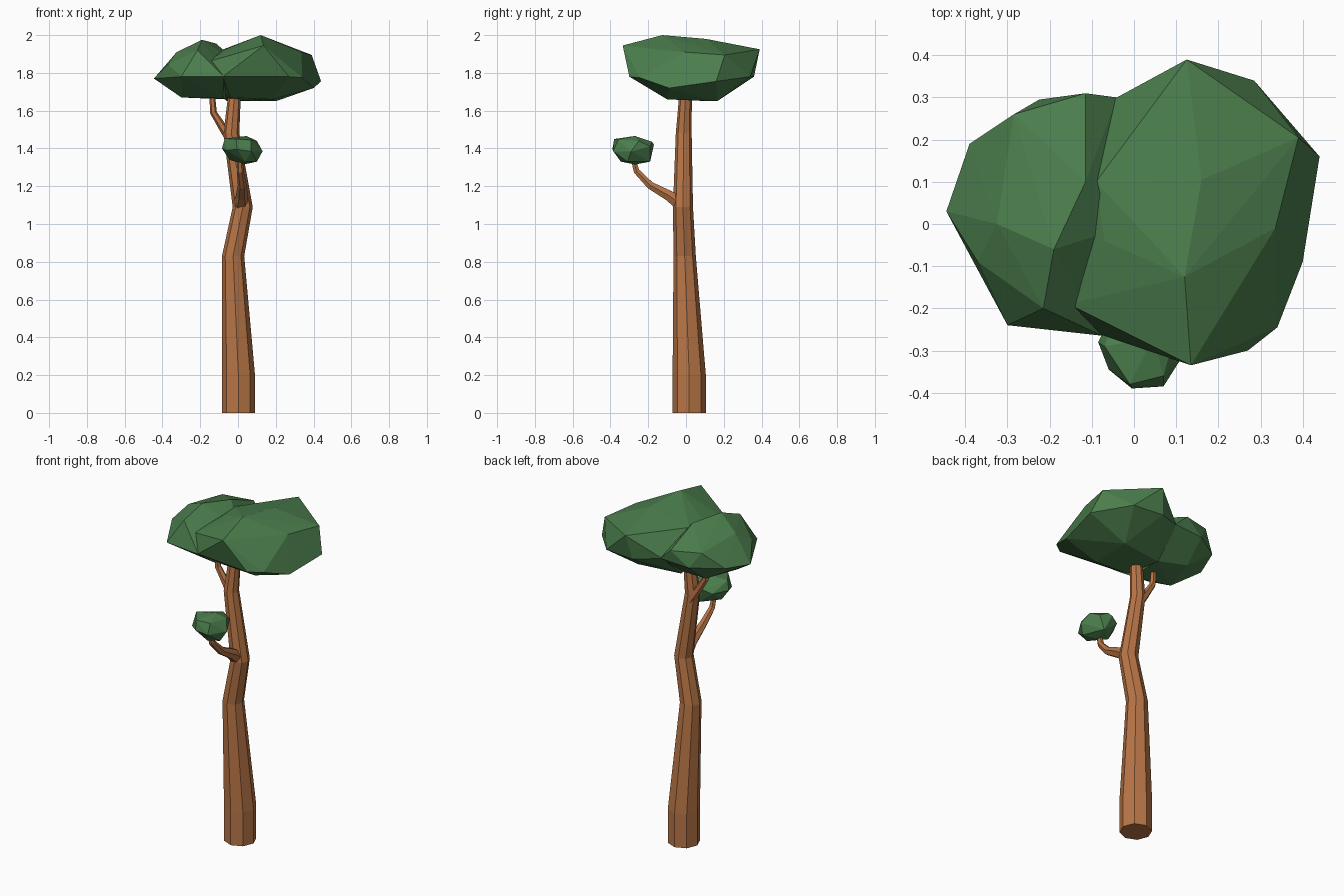
import bpy, bmesh, math
from mathutils import Vector


def material(name, rgb):
    m = bpy.data.materials.new(name)
    m.diffuse_color = (*rgb, 1)
    return m


bark = material("brown bark", (0.48, 0.178, 0.062))
leaf = material("green leaves", (0.07, 0.205, 0.072))


def finish(bm, name, mat):
    bmesh.ops.recalc_face_normals(bm, faces=bm.faces)
    me = bpy.data.meshes.new(name)
    bm.to_mesh(me)
    bm.free()
    me.materials.append(mat)
    ob = bpy.data.objects.new(name, me)
    bpy.context.collection.objects.link(ob)
    return ob


def tube(name, path, sides, level=False):
    """Flat-sided tapering tube through (x, y, z, radius) stations."""
    bm = bmesh.new()
    pts = [Vector(p[:3]) for p in path]
    rings = []
    for i, p in enumerate(pts):
        t = pts[min(i + 1, len(pts) - 1)] - pts[max(i - 1, 0)]
        if level:
            t = Vector((0, 0, 1))
        u = (Vector((0, 1, 0)).cross(t) if level or abs(t.x) > abs(t.y)
             else Vector((1, 0, 0)).cross(t).cross(t)).normalized()
        v = t.normalized().cross(u)
        ring = []
        for k in range(sides):
            a = 2 * math.pi * k / sides
            ring.append(bm.verts.new(p + path[i][3] * (u * math.cos(a) + v * math.sin(a))))
        rings.append(ring)
    for a, b in zip(rings, rings[1:]):
        for k in range(sides):
            j = (k + 1) % sides
            bm.faces.new((a[k], a[j], b[j], b[k]))
    bm.faces.new(rings[0])
    bm.faces.new(rings[-1])
    return finish(bm, name, bark)


def clump(name, points):
    """Faceted leaf clump: the convex hull of a few corner points."""
    bm = bmesh.new()
    for p in points:
        bm.verts.new(p)
    res = bmesh.ops.convex_hull(bm, input=bm.verts)
    loose = [v for v in bm.verts if not v.link_faces]
    bmesh.ops.delete(bm, geom=loose, context='VERTS')
    return finish(bm, name, leaf)


# trunk and branches
tube("trunk", [(0.002, 0.017, 0, .088), (0.002, 0.017, .2, .088), (-.026, -.007, .83, .059),
               (.025, -.016, 1.09, .053), (-.035, -.012, 1.48, .042), (-.014, 0, 1.74, .031)], 8, True)
tube("front_branch", [(.015, -.02, 1.10, .042), (.02, -.09, 1.15, .032), (.022, -.19, 1.205, .023),
                      (.012, -.262, 1.28, .018), (.01, -.283, 1.36, .014)], 6)
tube("upper_branch", [(-.03, 0, 1.44, .03), (-.08, 0, 1.51, .022),
                      (-.13, 0, 1.59, .018), (-.14, 0, 1.73, .014)], 6)

# large right crown: top, rim, then underside corners
clump("right_crown", [
    (.12, -.125, 2.0), (.16, .105, 1.98), (.135, -.335, 1.945), (.125, .39, 1.925),
    (.39, .205, 1.895), (.335, -.01, 1.91), (-.07, -.04, 1.925), (-.09, .1, 1.92),
    (.44, .16, 1.755), (.40, -.09, 1.72), (.34, -.245, 1.775), (.27, -.30, 1.78),
    (.285, .34, 1.78), (.1, .36, 1.78), (-.155, -.19, 1.86), (-.08, -.262, 1.78),
    (-.05, .295, 1.8), (-.19, 0, 1.8),
    (.18, -.1, 1.66), (.2, .165, 1.65), (-.06, .13, 1.65), (-.04, -.1, 1.67)])

# left crown
clump("left_crown", [
    (-.19, -.06, 1.975), (-.115, .1, 1.955), (-.215, -.2, 1.92), (-.325, 0, 1.91),
    (-.285, .26, 1.88), (-.115, .31, 1.87), (-.37, -.09, 1.845), (-.445, .03, 1.77),
    (-.39, .19, 1.79), (-.225, .295, 1.79), (-.04, .30, 1.8), (-.30, -.24, 1.78),
    (-.075, -.265, 1.78), (0, 0, 1.85),
    (-.30, -.05, 1.67), (-.24, .16, 1.68), (-.08, -.1, 1.665), (-.06, .12, 1.66)])

# small clump on the front branch
clump("small_clump", [
    (.045, -.27, 1.466), (-.07, -.29, 1.452), (-.01, -.38, 1.45), (.07, -.36, 1.445),
    (.10, -.25, 1.44), (.03, -.18, 1.435), (-.085, -.28, 1.40), (-.06, -.345, 1.39),
    (-.005, -.39, 1.395), (.07, -.385, 1.385), (.13, -.29, 1.385), (.08, -.19, 1.41),
    (-.04, -.19, 1.40), (.01, -.17, 1.42), (.10, -.31, 1.33), (.03, -.27, 1.315),
    (-.045, -.27, 1.34), (.04, -.345, 1.33), (.05, -.19, 1.33)])
